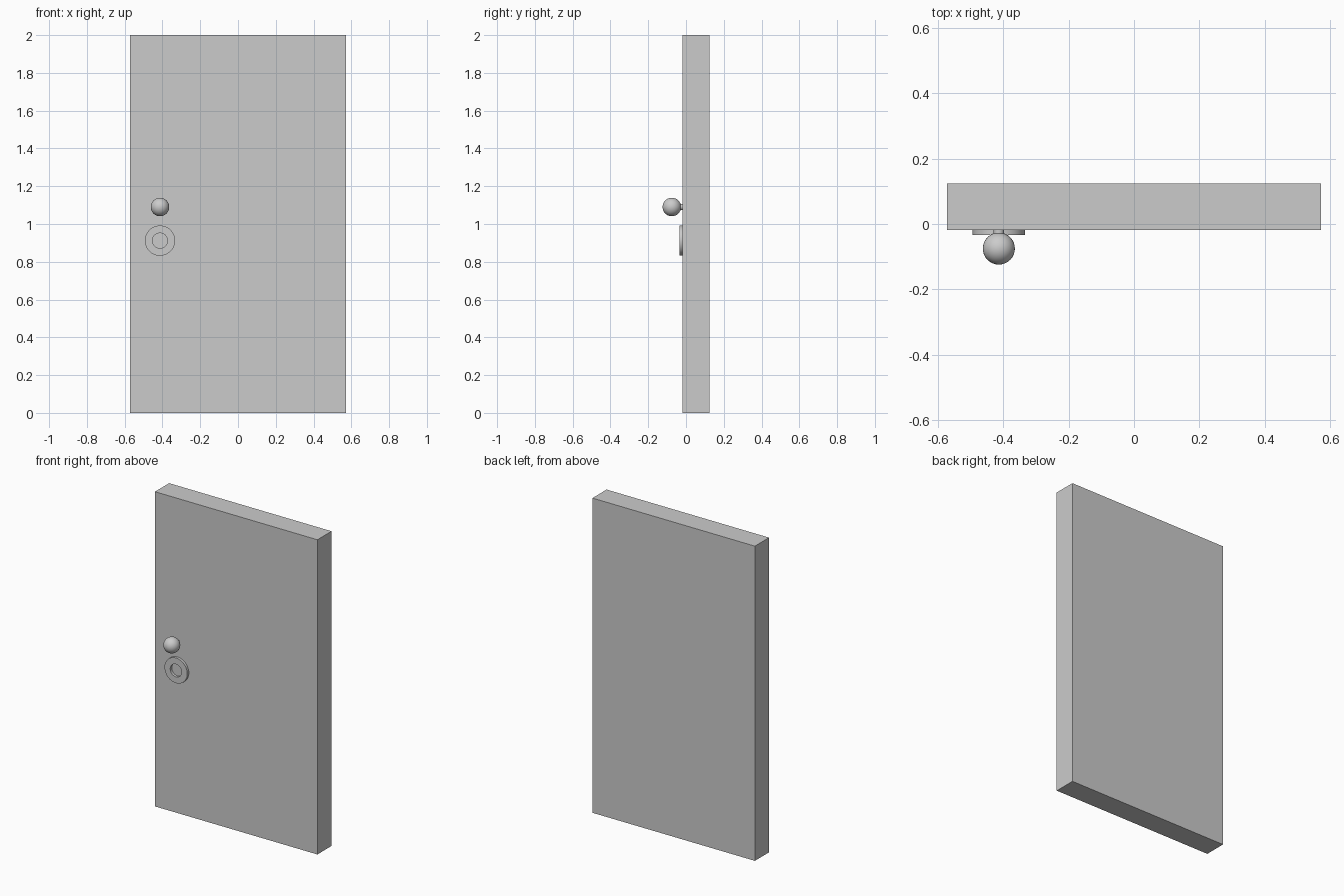
import bpy, bmesh, math
from mathutils import Matrix

if "Cube" in bpy.data.objects:
    bpy.data.objects.remove(bpy.data.objects["Cube"])

FRONT, BACK = -0.018, 0.124   # y of door faces
X = -0.413                    # hardware centre line


def finish(name, bm, smooth=True):
    bmesh.ops.recalc_face_normals(bm, faces=bm.faces)
    mesh = bpy.data.meshes.new(name)
    bm.to_mesh(mesh)
    bm.free()
    obj = bpy.data.objects.new(name, mesh)
    bpy.context.collection.objects.link(obj)
    if smooth:
        bpy.ops.object.select_all(action='DESELECT')
        obj.select_set(True)
        bpy.context.view_layer.objects.active = obj
        bpy.ops.object.shade_smooth_by_angle(angle=math.radians(30))
    return obj


def lathe(name, profile, z, closed=False, steps=48):
    """Spin (radius, y) points about a y axis at (X, z)."""
    bm = bmesh.new()
    verts = [bm.verts.new((X + r, y, z)) for r, y in profile]
    pairs = list(zip(verts, verts[1:] + verts[:1]))
    edges = [bm.edges.new(p) for p in (pairs if closed else pairs[:-1])]
    bmesh.ops.spin(bm, geom=verts + edges, cent=(X, 0, z), axis=(0, 1, 0),
                   angle=math.tau, steps=steps, use_merge=True)
    bmesh.ops.remove_doubles(bm, verts=bm.verts, dist=1e-5)
    return finish(name, bm)


# Door slab
bm = bmesh.new()
bmesh.ops.create_cube(bm, size=1, matrix=Matrix.Translation((0, (FRONT + BACK) / 2, 1))
                      @ Matrix.Diagonal((1.142, BACK - FRONT, 2, 1)))
finish("door_slab", bm, smooth=False)

# Round knob and its stem
bm = bmesh.new()
bmesh.ops.create_uvsphere(bm, u_segments=32, v_segments=16, radius=0.049,
                          matrix=Matrix.Translation((X, -0.075, 1.09)))
finish("knob", bm)
lathe("knob_stem", [(0, -0.06), (0.016, -0.06), (0.016, FRONT), (0, FRONT)], 1.09, steps=24)

# Flat lock ring with an open centre
lathe("lock_ring", [(0.04, FRONT), (0.04, -0.034), (0.08, -0.034), (0.08, FRONT)],
      0.912, closed=True)
